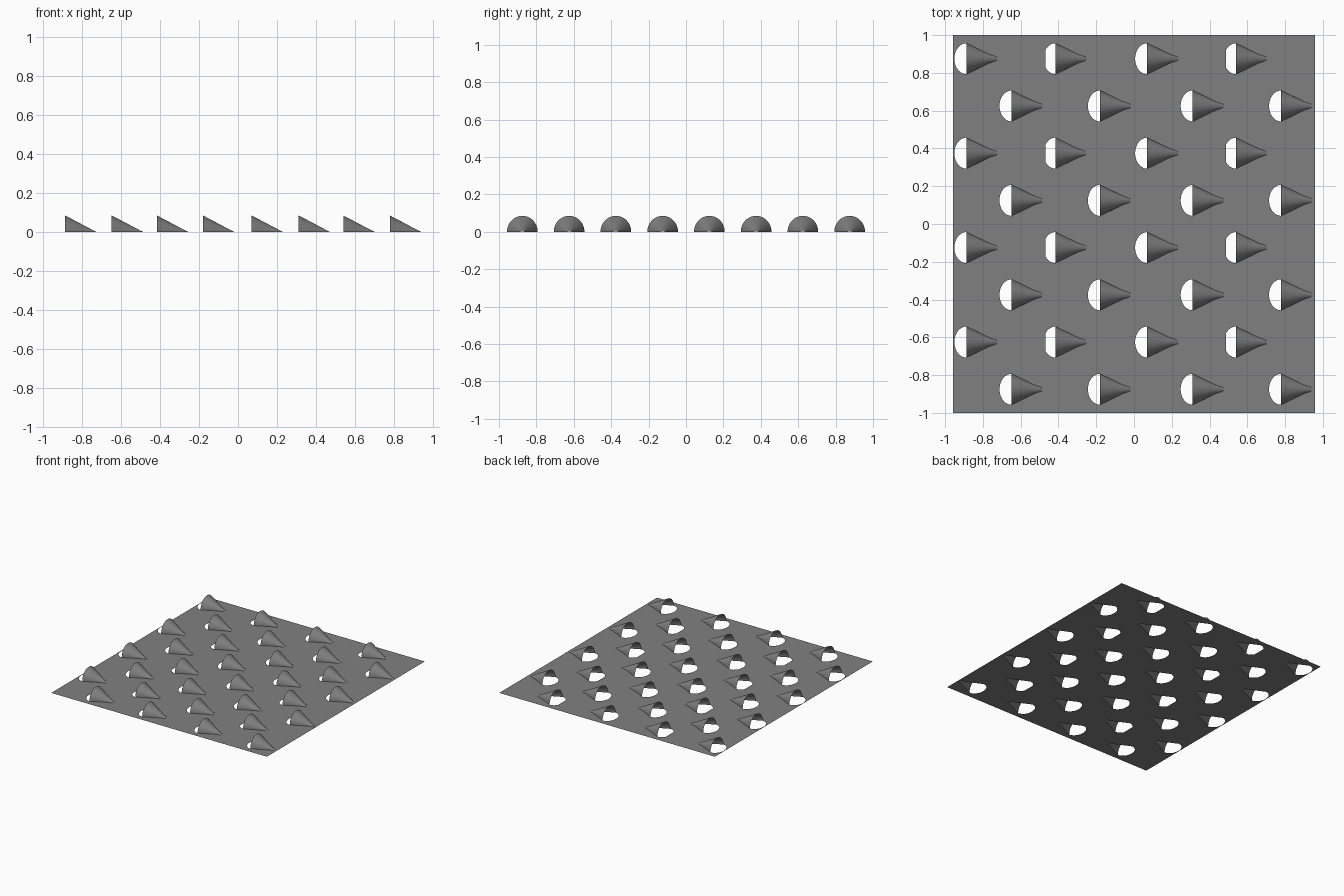
import bpy
import bmesh
from math import sin, cos, pi

if "Cube" in bpy.data.objects:
    bpy.data.objects.remove(bpy.data.objects["Cube"], do_unlink=True)

RADIUS, HEIGHT, LENGTH = 0.082, 0.085, 0.162
MOUTH_DEPTH, SHORT_DEPTH = 0.064, 0.052
STEPS = 20
# Scoop taper: fraction of length, half width, height
TAPER = [(0, RADIUS, HEIGHT), (0.25, 0.063, 0.064), (0.5, 0.043, 0.0425),
         (0.75, 0.023, 0.021), (0.9, 0.015, 0.0085), (1, 0.009, 0.0005)]

steel = bpy.data.materials.new("grey steel")
steel.use_nodes = True
grey = (0.216, 0.216, 0.216, 1)
steel.diffuse_color = grey
steel.node_tree.nodes["Principled BSDF"].inputs["Base Color"].default_value = grey


def make_object(name, bm):
    mesh = bpy.data.meshes.new(name)
    bm.to_mesh(mesh)
    bm.free()
    mesh.materials.append(steel)
    obj = bpy.data.objects.new(name, mesh)
    bpy.context.collection.objects.link(obj)
    return obj


# Staggered rows: mouth position and depth of the opening in the sheet
rows = ([(-0.887, MOUTH_DEPTH), (-0.416, SHORT_DEPTH), (0.07, MOUTH_DEPTH), (0.54, SHORT_DEPTH)],
        [(-0.648, MOUTH_DEPTH), (-0.18, MOUTH_DEPTH), (0.311, MOUTH_DEPTH), (0.779, MOUTH_DEPTH)])
places = [(x, 0.875 - 0.25 * r, depth) for r in range(8) for x, depth in rows[r % 2]]


def hole_outline(x, y, depth):
    # Rounded cut in front of the mouth, then the footprint of the scoop
    arc = [pi / 2 + pi * i / STEPS for i in range(STEPS + 1)]
    front = [(x + max(-depth, MOUTH_DEPTH * cos(a)), y + RADIUS * sin(a)) for a in arc]
    lower = [(x + t * LENGTH, y - w) for t, w, h in TAPER[1:]]
    upper = [(x + t * LENGTH, y + w) for t, w, h in reversed(TAPER[1:])]
    return front + lower + upper


# Flat sheet with the openings cut through
bm = bmesh.new()
loops = [[(-0.957, -1), (0.957, -1), (0.957, 1), (-0.957, 1)]]
loops += [hole_outline(*p) for p in places]
for loop in loops:
    verts = [bm.verts.new((px, py, 0)) for px, py in loop]
    for i, v in enumerate(verts):
        bm.edges.new((verts[i - 1], v))
bmesh.ops.triangle_fill(bm, use_beauty=True, edges=bm.edges[:], normal=(0, 0, 1))
for face in bm.faces:
    face.normal_update()
    if face.normal.z < 0:
        face.normal_flip()
make_object("sheet", bm)

# Hollow half-cone scoops, open toward -x
bm = bmesh.new()
for x, y, depth in places:
    rings = [[bm.verts.new((x + t * LENGTH, y + w * cos(pi * i / STEPS), h * sin(pi * i / STEPS)))
              for i in range(STEPS + 1)] for t, w, h in TAPER]
    for a, b in zip(rings, rings[1:]):
        for i in range(STEPS):
            bm.faces.new((a[i], a[i + 1], b[i + 1], b[i]))
for face in bm.faces:
    face.normal_update()
    if face.normal.z < 0:
        face.normal_flip()
    face.smooth = True
make_object("scoops", bm)
